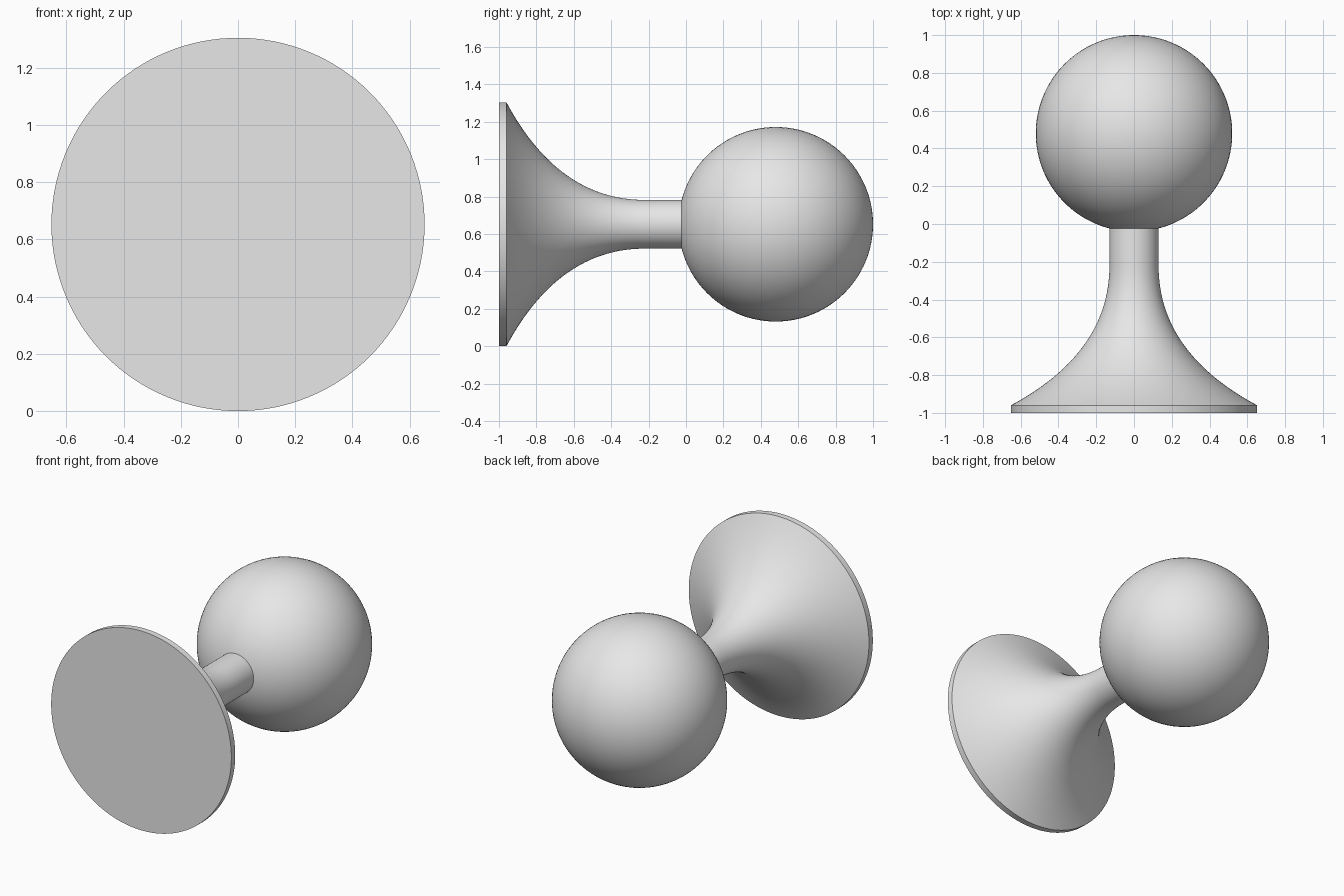
import bpy
import bmesh
import math
from mathutils import Matrix, Vector

cube = bpy.data.objects.get("Cube")
if cube:
    bpy.data.objects.remove(cube, do_unlink=True)

AXIS_Z = 0.652
BASE_R = 0.652
NECK_R = 0.13
BALL_R = 0.52
BALL_Y = 0.48
LIP_Y = -0.96
FLARE_END = -0.22

grey = bpy.data.materials.new("light grey")
grey.use_nodes = True
grey.diffuse_color = (0.8, 0.8, 0.8, 1)
grey.node_tree.nodes["Principled BSDF"].inputs["Base Color"].default_value = (0.8, 0.8, 0.8, 1)


def finish(name, bm):
    """Turn a bmesh into a smooth-shaded object with the grey material."""
    bmesh.ops.recalc_face_normals(bm, faces=bm.faces)
    mesh = bpy.data.meshes.new(name)
    bm.to_mesh(mesh)
    bm.free()
    mesh.materials.append(grey)
    obj = bpy.data.objects.new(name, mesh)
    bpy.context.collection.objects.link(obj)
    obj.location.z = AXIS_Z
    bpy.ops.object.select_all(action="DESELECT")
    obj.select_set(True)
    bpy.context.view_layer.objects.active = obj
    bpy.ops.object.shade_smooth_by_angle(angle=math.radians(30))
    return obj


def lathe(name, profile, steps=128):
    """Spin (radius, y) points about the y axis, capping the open ends."""
    bm = bmesh.new()
    verts = [bm.verts.new((r, y, 0)) for r, y in profile]
    edges = [bm.edges.new(pair) for pair in zip(verts, verts[1:])]
    bmesh.ops.spin(bm, geom=verts + edges, axis=(0, 1, 0), cent=(0, 0, 0),
                   angle=math.tau, steps=steps, use_duplicate=False)
    bmesh.ops.remove_doubles(bm, verts=bm.verts, dist=0.0001)
    bmesh.ops.holes_fill(bm, edges=[e for e in bm.edges if e.is_boundary], sides=0)
    return finish(name, bm)


# Flared foot and straight neck in one turned profile
start = Vector((BASE_R, LIP_Y))
bend = Vector((NECK_R, -0.68))
end = Vector((NECK_R, FLARE_END))
flare = []
for i in range(33):
    t = i / 32
    flare.append(start * (1 - t) ** 2 + bend * 2 * t * (1 - t) + end * t ** 2)
lathe("flared_stem", [(BASE_R, -1)] + [tuple(p) for p in flare] + [(NECK_R, 0.02)])

# Ball knob, its poles along the stem
bm = bmesh.new()
bmesh.ops.create_uvsphere(
    bm, u_segments=96, v_segments=64, radius=BALL_R,
    matrix=Matrix.Translation((0, BALL_Y, 0)) @ Matrix.Rotation(math.pi / 2, 4, "X"))
finish("ball_knob", bm)
